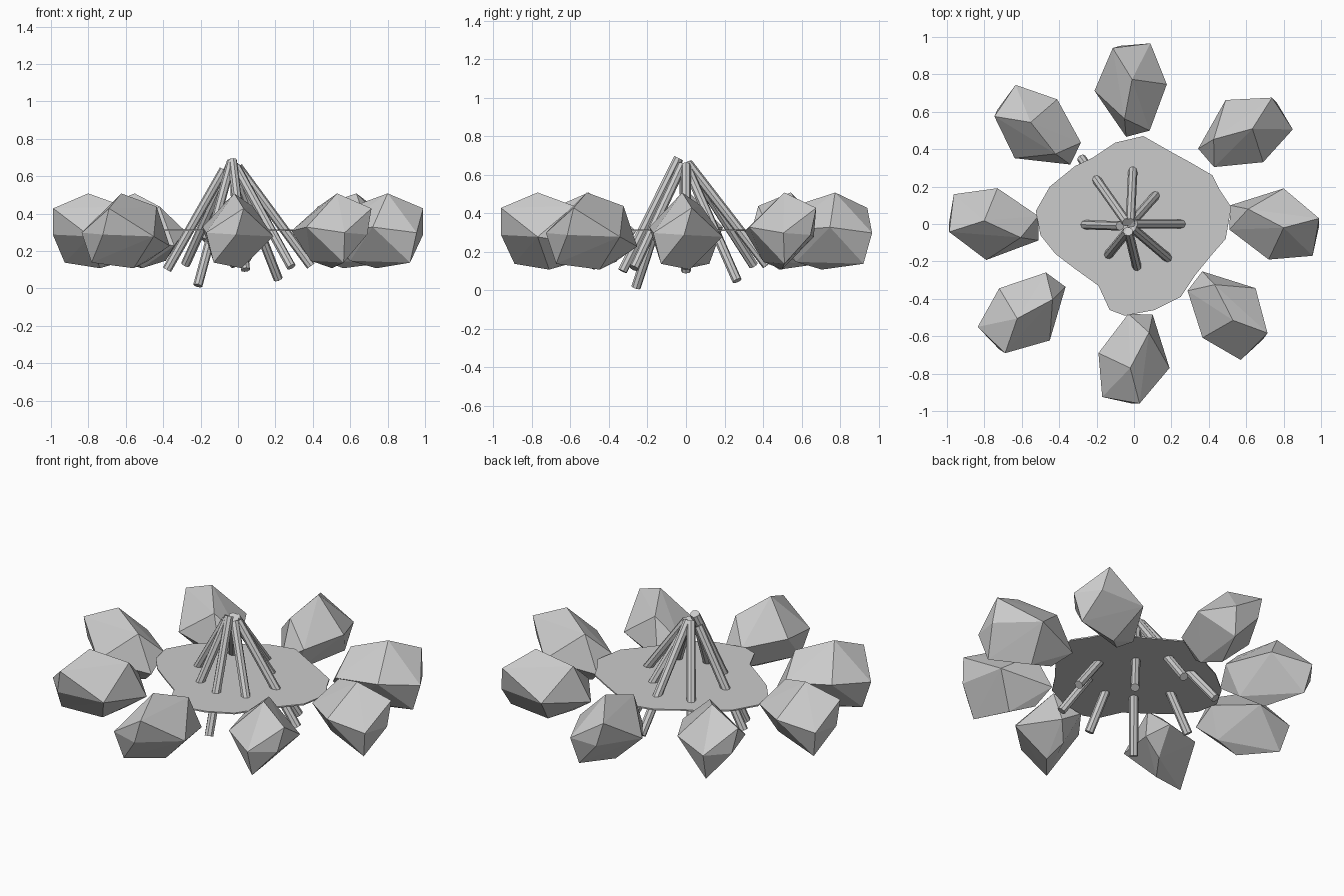
import bpy, bmesh
from math import radians
from mathutils import Vector

cube = bpy.data.objects.get("Cube")
if cube:
    bpy.data.objects.remove(cube, do_unlink=True)

grey = bpy.data.materials.new("plain_grey")
grey.use_nodes = True
grey.diffuse_color = (0.6, 0.6, 0.6, 1)
bsdf = next(n for n in grey.node_tree.nodes if n.type == 'BSDF_PRINCIPLED')
bsdf.inputs["Base Color"].default_value = grey.diffuse_color


def link(name, mesh):
    obj = bpy.data.objects.new(name, mesh)
    bpy.context.collection.objects.link(obj)
    return obj


def finish(bm, name):
    bmesh.ops.recalc_face_normals(bm, faces=bm.faces)
    mesh = bpy.data.meshes.new(name)
    bm.to_mesh(mesh)
    bm.free()
    mesh.materials.append(grey)
    return mesh


# Faceted stone: convex hull of its corners, +x points away from the fire
STONE = [(.05, -.02, .2), (.24, .03, .12), (.205, -.17, -.01), (.17, -.13, -.17),
         (-.01, .02, -.2), (.05, .19, -.03), (-.235, .1, -.08), (-.24, -.03, .0),
         (-.03, -.19, .02), (.24, -.01, -.02), (-.14, .08, .13), (-.15, .02, -.16)]
bm = bmesh.new()
for p in STONE:
    bm.verts.new(p)
hull = bmesh.ops.convex_hull(bm, input=bm.verts)
loose = [v for v in bm.verts if not v.link_faces]
bmesh.ops.delete(bm, geom=loose, context='VERTS')
stone_mesh = finish(bm, "stone")

# Ring of eight stones: x, y, turn
RING = [(.75, 0, 0), (.583, .49, 43), (-.015, .72, 107), (-.515, .505, 156),
        (-.75, 0, 183), (-.58, -.475, 236), (0, -.72, -90), (.5, -.47, -35)]
for i, (x, y, turn) in enumerate(RING):
    stone = link(f"stone_{i + 1}", stone_mesh)
    stone.location = (x, y, .308)
    stone.rotation_euler.z = radians(turn)

# Thin irregular ground patch
PATCH = [(.52, .09), (.46, .18), (.42, .26), (.3, .33), (.19, .39), (.05, .47),
         (-.1, .435), (-.22, .355), (-.315, .31), (-.45, .2), (-.525, .07),
         (-.5, -.06), (-.42, -.16), (-.315, -.24), (-.19, -.33), (-.13, -.46),
         (-.05, -.49), (.11, -.46), (.25, -.39), (.33, -.27), (.42, -.16), (.49, -.08)]
bm = bmesh.new()
face = bm.faces.new([bm.verts.new((x, y, .308)) for x, y in PATCH])
ext = bmesh.ops.extrude_face_region(bm, geom=[face])
top = [g for g in ext["geom"] if isinstance(g, bmesh.types.BMVert)]
bmesh.ops.translate(bm, verts=top, vec=(0, 0, .008))
link("ground_patch", finish(bm, "ground_patch"))


# Leaning logs: foot and tip
def log(name, foot, tip):
    a, b = Vector(foot), Vector(tip)
    bm = bmesh.new()
    bmesh.ops.create_cone(bm, cap_ends=True, segments=8, radius1=.025,
                          radius2=.025, depth=(b - a).length)
    obj = link(name, finish(bm, name))
    obj.location = (a + b) / 2
    obj.rotation_euler = (b - a).to_track_quat('Z', 'Y').to_euler()


LOGS = [((.39, 0, .12), (.0, .0, .65)), ((.215, .265, .05), (-.02, .0, .65)),
        ((.0, .42, .13), (-.02, .01, .66)), ((-.28, .35, .13), (-.04, .01, .66)),
        ((-.38, 0, .1), (-.075, -.01, .635)), ((-.215, -.26, .015), (-.035, -.04, .68)),
        ((.04, -.33, .1), (-.03, -.04, .685)), ((.285, -.27, .115), (-.01, -.02, .65))]
for i, (foot, tip) in enumerate(LOGS):
    log(f"log_{i + 1}", foot, tip)
